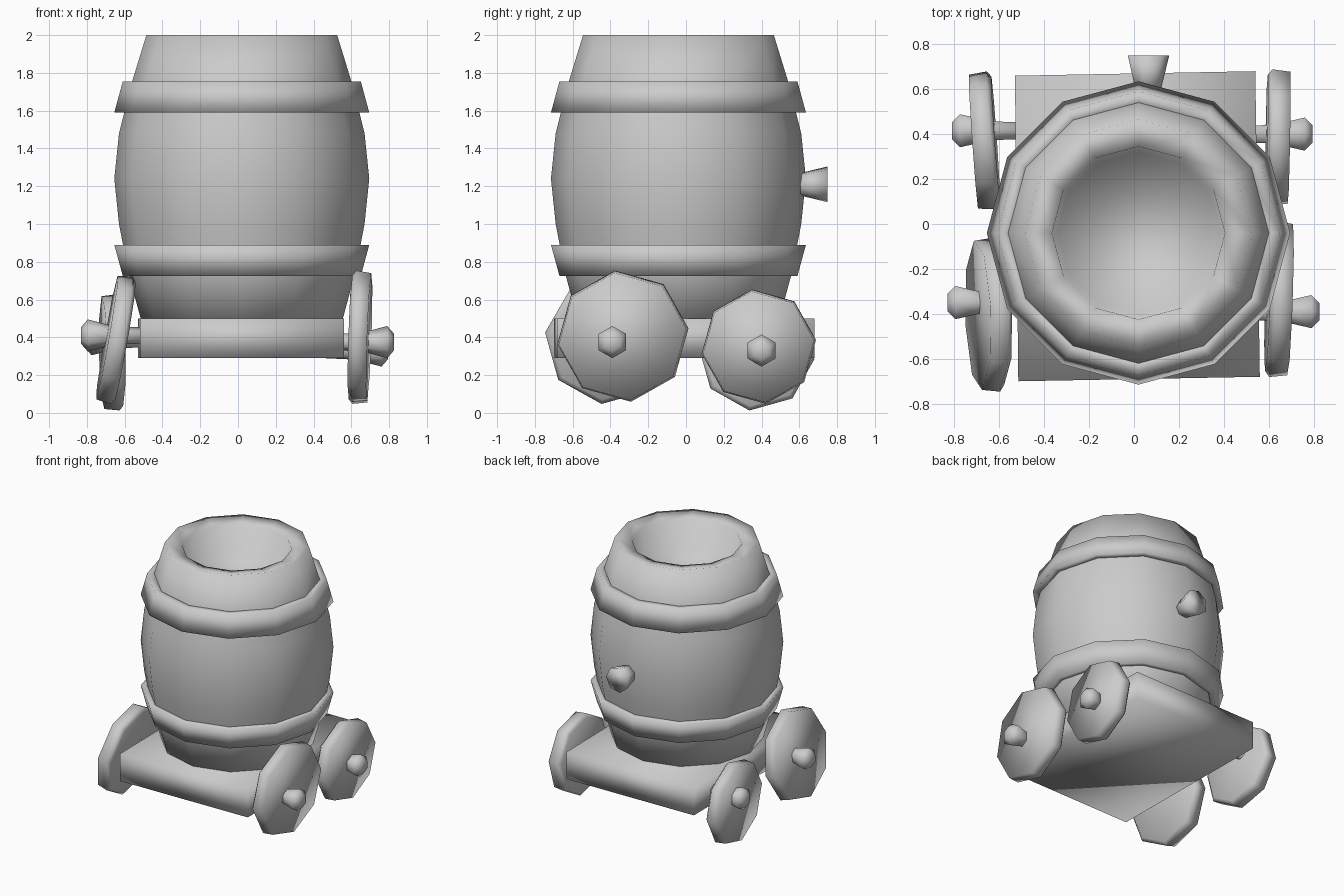
import bpy, bmesh
from math import cos, sin, pi, radians
from mathutils import Matrix, Vector, Euler

cube = bpy.data.objects.get("Cube")
if cube:
    bpy.data.objects.remove(cube, do_unlink=True)

grey = bpy.data.materials.new("plain grey")
grey.use_nodes = True
grey.diffuse_color = (0.6, 0.6, 0.6, 1)
grey.node_tree.nodes["Principled BSDF"].inputs["Base Color"].default_value = (0.6, 0.6, 0.6, 1)


def finish(name, bm):
    """Turn a bmesh into a smooth grey object."""
    bmesh.ops.recalc_face_normals(bm, faces=bm.faces)
    for f in bm.faces:
        f.smooth = True
    mesh = bpy.data.meshes.new(name)
    bm.to_mesh(mesh)
    bm.free()
    mesh.materials.append(grey)
    obj = bpy.data.objects.new(name, mesh)
    bpy.context.collection.objects.link(obj)
    return obj


def lathe(name, profile, sides, matrix, closed=False, phase=0.0):
    """Spin (radius, height) points around local z; cap the ends or close the loop."""
    bm = bmesh.new()
    rings = []
    for r, h in profile:
        rings.append([bm.verts.new(matrix @ Vector((
            r * cos(phase + 2 * pi * i / sides),
            r * sin(phase + 2 * pi * i / sides), h))) for i in range(sides)])
    pairs = list(zip(rings, rings[1:]))
    if closed:
        pairs.append((rings[-1], rings[0]))
    else:
        bm.faces.new(rings[0])
        bm.faces.new(rings[-1])
    for a, b in pairs:
        for i in range(sides):
            j = (i + 1) % sides
            bm.faces.new((a[i], a[j], b[j], b[i]))
    return finish(name, bm)


# Barrel with a thick rim and a hollow top
centre = Matrix.Translation((0.02, -0.04, 0))
lathe("barrel", [(0.53, 0.48), (0.6, 0.74), (0.65, 1.0), (0.675, 1.24), (0.65, 1.48),
                 (0.585, 1.74), (0.505, 2.0), (0.385, 1.98), (0.36, 1.75)], 12, centre)

# Two flared hoops
lathe("lower_hoop", [(0.58, 0.725), (0.63, 0.725), (0.675, 0.89), (0.6, 0.89)], 12, centre, True)
lathe("upper_hoop", [(0.6, 1.59), (0.675, 1.59), (0.63, 1.755), (0.56, 1.755)], 12, centre, True)

# Bung at the back
bung = Matrix.Translation((0.06, 0.58, 1.21)) @ Matrix.Rotation(-pi / 2, 4, 'X')
lathe("bung", [(0.055, 0), (0.097, 0.17)], 7, bung)

# Slightly crooked platform
bm = bmesh.new()
corners = [(-0.53, 0.66), (0.54, 0.68), (0.56, -0.68), (-0.515, -0.7)]
low = [bm.verts.new((x, y, 0.29)) for x, y in corners]
high = [bm.verts.new((x, y, 0.5)) for x, y in corners]
bm.faces.new(low)
bm.faces.new(high)
for i in range(4):
    j = (i + 1) % 4
    bm.faces.new((low[i], low[j], high[j], high[i]))
finish("platform", bm)

# Wheels: name, side, centre, radius, roll, yaw, hub position (y, z), hub tip x
wheels = [
    ("front_left", 1, (0.645, -0.335, 0.405), 0.35, 2, -2, (-0.39, 0.375), 0.825),
    ("back_left", 1, (0.64, 0.385, 0.35), 0.305, 1, -1, (0.4, 0.33), 0.795),
    ("front_right", -1, (-0.645, -0.405, 0.39), 0.345, 10, 2, (-0.35, 0.41), 0.83),
    ("back_right", -1, (-0.665, 0.37, 0.32), 0.31, -1, 4, (0.415, 0.39), 0.81),
]
for name, side, pos, radius, roll, yaw, (hy, hz), tip in wheels:
    outward = Matrix.Rotation(side * pi / 2, 4, 'Y')
    tilt = Euler((0, radians(roll), radians(yaw))).to_matrix().to_4x4()
    lathe(name + "_wheel", [(radius * 0.92, -0.05), (radius, -0.03), (radius * 0.97, 0.05)],
          8, Matrix.Translation(pos) @ tilt @ outward, phase=0.12)
    # Axle stub running into a flared, blunt hub
    axle = Matrix.Translation((0, hy, hz)) @ outward
    lathe(name + "_axle", [(0.04, 0.45), (0.05, 0.66), (0.06, tip - 0.13),
                           (0.085, tip - 0.035), (0.045, tip)], 6, axle)
